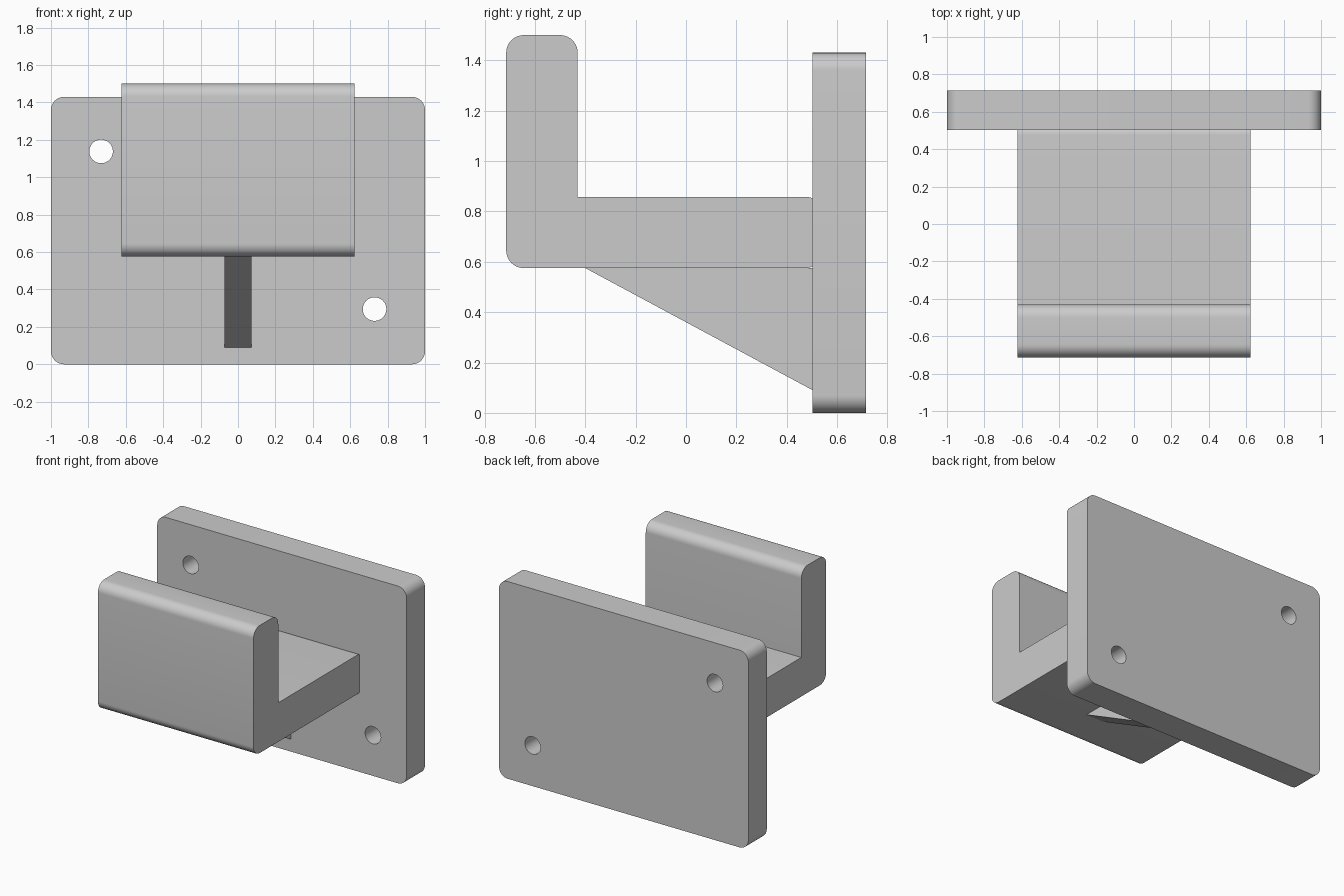
import bpy, bmesh
from math import pi
from mathutils import Vector

if "Cube" in bpy.data.objects:
    bpy.data.objects.remove(bpy.data.objects["Cube"])


def rounded(points, steps=10):
    """Outline from (u, v, radius) right-angle corners."""
    out = []
    for i, (u, v, r) in enumerate(points):
        p = Vector((u, v))
        if r == 0:
            out.append(p)
            continue
        a = (Vector(points[i - 1][:2]) - p).normalized()
        b = (Vector(points[(i + 1) % len(points)][:2]) - p).normalized()
        centre = p + (a + b) * r
        for k in range(steps + 1):
            d = (-b).slerp(-a, k / steps)
            out.append(centre + d * r)
    return out


def prism(name, outline, place, start, end):
    """Extrude an outline; place(u, v, w) maps it into space."""
    bm = bmesh.new()
    face = bm.faces.new([bm.verts.new(place(u, v, start)) for u, v in outline])
    new = bmesh.ops.extrude_face_region(bm, geom=[face], use_keep_orig=True)["geom"]
    shift = Vector(place(0, 0, end)) - Vector(place(0, 0, start))
    bmesh.ops.translate(bm, vec=shift, verts=[g for g in new if isinstance(g, bmesh.types.BMVert)])
    bmesh.ops.recalc_face_normals(bm, faces=bm.faces)
    mesh = bpy.data.meshes.new(name)
    bm.to_mesh(mesh)
    bm.free()
    ob = bpy.data.objects.new(name, mesh)
    bpy.context.collection.objects.link(ob)
    return ob


def activate(ob):
    bpy.ops.object.select_all(action='DESELECT')
    ob.select_set(True)
    bpy.context.view_layer.objects.active = ob


def along_x(u, v, w):
    return (w, u, v)


def along_y(u, v, w):
    return (u, w, v)


R = 0.07

# Wall plate with rounded corners
plate = prism("wall_plate", rounded([(-1, 0, R), (1, 0, R), (1, 1.43, R), (-1, 1.43, R)]),
              along_y, 0.503, 0.714)

# Two diagonal screw holes
for x, z in ((-0.732, 1.138), (0.73, 0.295)):
    bpy.ops.mesh.primitive_cylinder_add(vertices=48, radius=0.063, depth=0.6,
                                        location=(x, 0.61, z), rotation=(pi / 2, 0, 0))
    cutter = bpy.context.object
    cutter.name = "screw_hole_cutter"
    cutter.hide_render = True
    activate(plate)
    mod = plate.modifiers.new("screw_hole", 'BOOLEAN')
    mod.operation, mod.solver, mod.object = 'DIFFERENCE', 'EXACT', cutter
    bpy.ops.object.modifier_apply(modifier=mod.name)
    bpy.data.objects.remove(cutter)

# L-shaped hook, its rear end set into the plate
hook = prism("hook", rounded([(-0.714, 0.575, R), (0.535, 0.575, 0.06), (0.535, 0.858, 0.06),
                              (-0.43, 0.858, 0), (-0.43, 1.5, R), (-0.714, 1.5, R)]),
             along_x, -0.624, 0.624)

# Triangular support rib under the hook
rib = prism("support_rib", [(-0.4, 0.575), (0.503, 0.09), (0.503, 0.575)],
            along_x, -0.073, 0.073)

for ob in (plate, hook):
    activate(ob)
    bpy.ops.object.shade_smooth_by_angle(angle=pi / 6)
